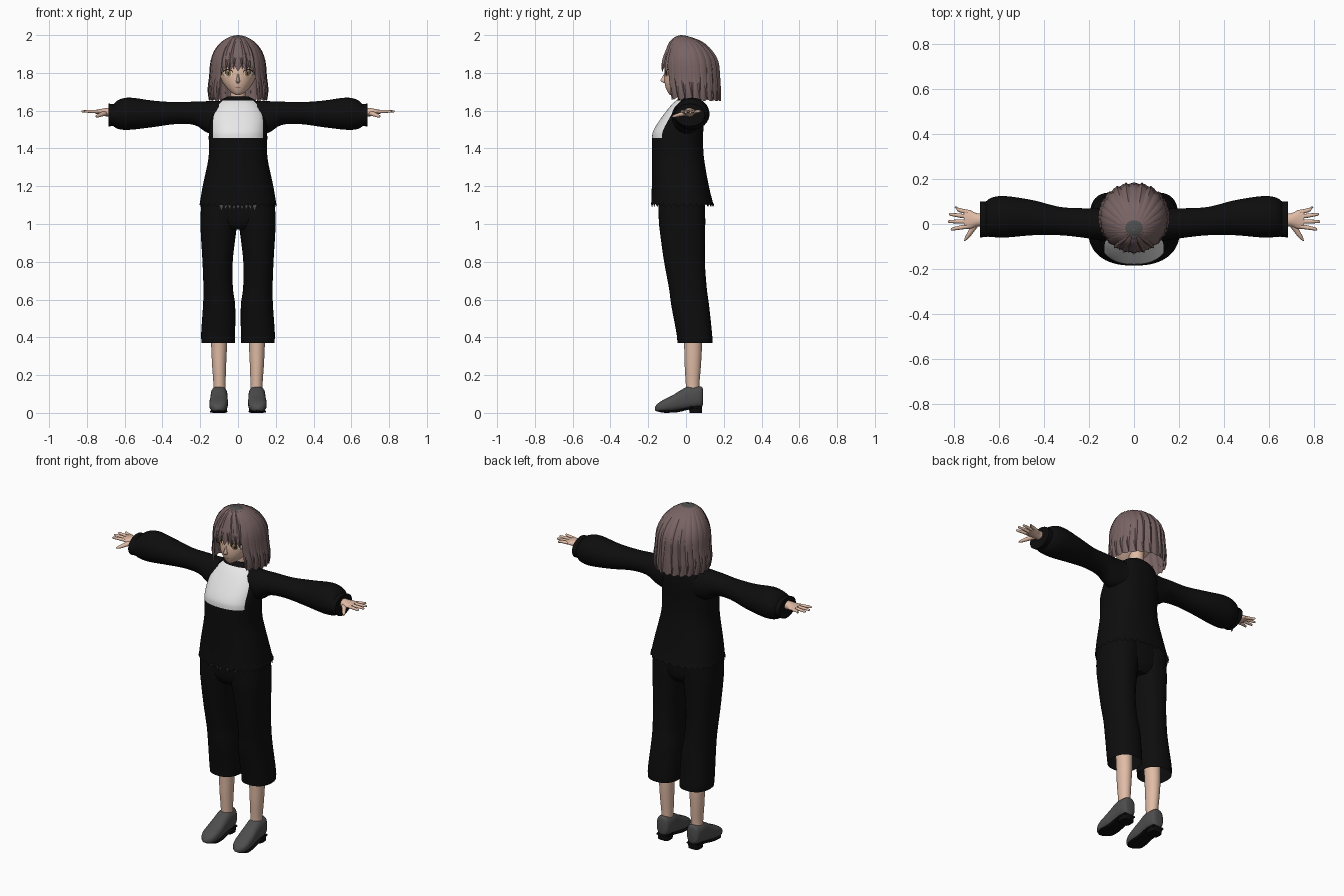
import bpy, bmesh, random
from math import sin, cos, pi, radians
from mathutils import Vector
from mathutils.bvhtree import BVHTree

random.seed(4)
cube = bpy.data.objects.get("Cube")
if cube:
    bpy.data.objects.remove(cube)


def material(name, *rgb):
    m = bpy.data.materials.new(name)
    m.use_nodes = True
    m.diffuse_color = (*rgb, 1)
    m.node_tree.nodes["Principled BSDF"].inputs["Base Color"].default_value = (*rgb, 1)
    return m


BLACK = material("black cloth", .004, .004, .004)
WHITE = material("white cloth", .8, .8, .8)
GREY = material("dark grey", .075, .075, .075)
SKIN = material("skin", .75, .5, .38)
HAIR = material("brown hair", .19, .125, .125)
CREAM = material("eye cream", .85, .75, .6)
IRIS = material("amber iris", .35, .19, .08)
LASH = material("dark lash", .03, .018, .015)
LIP = material("lip", .45, .2, .16)


def make(name, verts, faces, *mats, rule=None):
    me = bpy.data.meshes.new(name)
    me.from_pydata(verts, [], faces)
    for m in mats:
        me.materials.append(m)
    if rule:
        for p in me.polygons:
            p.material_index = rule(p)
    bm = bmesh.new()
    bm.from_mesh(me)
    bmesh.ops.recalc_face_normals(bm, faces=bm.faces)
    bm.to_mesh(me)
    bm.free()
    me.shade_smooth()
    me.set_sharp_from_angle(angle=radians(45))
    ob = bpy.data.objects.new(name, me)
    bpy.context.collection.objects.link(ob)
    return ob


def spline(rows, k=4):
    """Smooth rows through the given ones, k steps per gap."""
    out = []
    for i in range(len(rows) - 1):
        quad = rows[max(i - 1, 0)], rows[i], rows[i + 1], rows[min(i + 2, len(rows) - 1)]
        for j in range(k):
            t = j / k
            out.append([(2*b + (c - a)*t + (2*a - 5*b + 4*c - d)*t*t + (3*b - a - 3*c + d)*t**3) / 2
                        for a, b, c, d in zip(*quad)])
    return out + [list(rows[-1])]


def power(v, n):
    return (abs(v) ** (2 / n)) * (1 if v > 0 else -1)


def loft(name, rows, *mats, axis="z", side=1, seg=32, n=2, k=4, caps=True, rule=None):
    """Skin rows of (position, centre a, centre b, radius a, radius b)."""
    rows = spline(rows, k)
    verts = []
    for p, ca, cb, ra, rb in rows:
        for j in range(seg):
            t = 2 * pi * j / seg
            a, b = ca + ra * power(cos(t), n), cb + rb * power(sin(t), n)
            x, y, z = {"x": (p, a, b), "y": (a, p, b), "z": (a, b, p)}[axis]
            verts.append((x * side, y, z))
    faces = [(r*seg + j, r*seg + (j + 1) % seg, (r + 1)*seg + (j + 1) % seg, (r + 1)*seg + j)
             for r in range(len(rows) - 1) for j in range(seg)]
    if caps:
        faces += [tuple(range(seg)), tuple(range(len(verts) - seg, len(verts)))]
    return make(name, verts, faces, *mats, rule=rule)


# Jacket with a white front panel and a ragged hem
SEG = 64


def panel(p):
    column = p.index % SEG + .5
    return int(abs(column - SEG * .75) < 10 and 1.455 < p.center.z < 1.655)


jacket = loft("jacket", [(1.09, 0, -.018, .205, .167), (1.2, 0, -.03, .187, .151),
                         (1.35, 0, -.043, .156, .138), (1.455, 0, -.045, .155, .135),
                         (1.5, 0, -.039, .154, .131), (1.57, 0, -.015, .15, .11),
                         (1.63, 0, .007, .12, .085), (1.66, 0, .018, .085, .062),
                         (1.675, 0, .02, .055, .045)],
              BLACK, WHITE, seg=SEG, n=2.4, caps=False, rule=panel)
for v in list(jacket.data.vertices)[:SEG:2]:
    v.co.z += .018
# Grey lining points showing under the front hem
points = []
for i in range(-5, 6):
    x, y = i * .022, -.168 + .0012 * i * i
    points += [(x - .01, y, 1.1), (x + .01, y, 1.1), (x, y, 1.073)]
make("hem_lining", points, [(i, i + 1, i + 2) for i in range(0, len(points), 3)], GREY)

# Neck, head and nose
loft("neck", [(1.6, 0, .025, .05, .05), (1.67, 0, .02, .04, .042), (1.75, 0, .02, .04, .045)], SKIN)
head = loft("head", [(1.683, 0, -.07, .012, .015), (1.7, 0, -.053, .04, .045),
                     (1.74, 0, -.02, .075, .092), (1.79, 0, .013, .098, .128),
                     (1.86, 0, .02, .105, .128), (1.92, 0, .02, .09, .108),
                     (1.97, 0, .01, .045, .055)], SKIN, seg=48)
loft("nose", [(1.745, 0, -.105, .009, .008), (1.758, 0, -.115, .01, .02),
              (1.775, 0, -.113, .007, .014), (1.8, 0, -.108, .004, .006)], SKIN, seg=12)

# Painted face details, laid onto the head surface
tree = BVHTree.FromPolygons([v.co for v in head.data.vertices],
                            [p.vertices[:] for p in head.data.polygons])


def patch(name, x, z, w, h, mat, lift, seg=20, tilt=0):
    verts = []
    for r in (1, .5, .001):
        for j in range(seg):
            a = 2 * pi * j / seg
            px, pz = x + w * r * cos(a), z + h * r * sin(a) + tilt * w * r * cos(a)
            hit = tree.ray_cast(Vector((px, -1, pz)), Vector((0, 1, 0)))[0]
            verts.append((px, hit.y - lift, pz))
    faces = [(r*seg + j, r*seg + (j + 1) % seg, (r + 1)*seg + (j + 1) % seg, (r + 1)*seg + j)
             for r in range(2) for j in range(seg)]
    make(name, verts, faces, mat)


for s, tag in ((1, "left"), (-1, "right")):
    patch(tag + "_eyelash", s * .054, 1.8, .029, .021, LASH, .002)
    patch(tag + "_eye", s * .053, 1.797, .026, .018, CREAM, .0035)
    patch(tag + "_iris", s * .05, 1.797, .014, .017, IRIS, .005)
    patch(tag + "_pupil", s * .05, 1.797, .006, .008, LASH, .0065)
    patch(tag + "_eyebrow", s * .053, 1.836, .026, .003, HAIR, .003, tilt=-.12 * s)
patch("mouth", 0, 1.722, .016, .003, LIP, .002)

# Bobbed hair: a rippled shell with a face opening
PROFILE = spline([(2.0, -.025, .003, .003), (1.992, -.018, .04, .035), (1.965, 0, .085, .085),
                  (1.92, .015, .122, .12), (1.86, .022, .143, .147), (1.78, .026, .15, .152),
                  (1.71, .03, .158, .152), (1.65, .035, .15, .147)], 8)


def hair_point(a, u, grow=1):
    """Angle a from the front, u profile steps down from the crown."""
    i = min(int(u * 8), len(PROFILE) - 2)
    f = u * 8 - i
    z, cy, rx, ry = [p + (q - p) * f for p, q in zip(PROFILE[i], PROFILE[i + 1])]
    g = grow * (1 + .018 * cos(a * 22) * min(u, 1))
    return (rx * g * sin(a), cy - ry * g * cos(a), z)


def hair_end(a):
    jag = abs((a * 3.5) % 1 - .5) * 2
    if abs(a) < .68:
        return 4.25 + .4 * jag
    return min(7, 6.45 + .3 * min(abs(a) - .68, 1) + .3 * jag)


COLS, ROWS = 132, 28
angles = [-pi + 2 * pi * j / COLS for j in range(COLS)]
verts = [hair_point(a, hair_end(a) * r / ROWS) for r in range(ROWS + 1) for a in angles]
faces = [(r*COLS + j, r*COLS + (j + 1) % COLS, (r + 1)*COLS + (j + 1) % COLS, (r + 1)*COLS + j)
         for r in range(ROWS) for j in range(COLS)]
make("hair", verts, faces, HAIR, GREY, rule=lambda p: int(p.center.z > 1.991))


# Separate tapering locks on top of the shell
def lock(name, a, end, width, sweep):
    verts, steps = [], 14
    for i in range(steps + 1):
        t = i / steps
        w = width * (1 - t ** 3) * min(1, .3 + t * 2)
        for d, g in ((-1, 1.0), (0, 1.04), (1, 1.0)):
            verts.append(hair_point(a + sweep * t + d * w, 1.1 + (end - 1.1) * t, g))
    faces = [(3*i + c, 3*i + c + 1, 3*i + c + 4, 3*i + c + 3) for i in range(steps) for c in (0, 1)]
    make(name, verts, faces, HAIR)


for s, tag in ((1, "left"), (-1, "right")):
    for i in range(4):
        lock(f"{tag}_bang_{i + 1}", s * (.06 + .15 * i), 4.55 + .12 * i, .1, s * .1)
    for i in range(9):
        lock(f"{tag}_lock_{i + 1}", s * (.72 + .27 * i), 6.75 + random.random() * .25, .11, s * .05)

# Arms, legs and shoes, mirrored left and right
for s, tag in ((1, "left"), (-1, "right")):
    loft(tag + "_sleeve", [(.1, 0, 1.56, .078, .092), (.165, 0, 1.567, .07, .083),
                           (.23, .005, 1.586, .065, .062), (.33, .013, 1.587, .063, .058),
                           (.45, .028, 1.583, .078, .07), (.57, .032, 1.584, .092, .085),
                           (.63, .03, 1.58, .088, .078), (.66, .022, 1.576, .077, .058)],
         BLACK, axis="x", side=s)
    loft(tag + "_cuff", [(.645, .022, 1.577, .078, .058), (.685, .02, 1.577, .08, .06)],
         BLACK, axis="x", side=s, k=1)
    loft(tag + "_palm", [(.66, .018, 1.59, .028, .026), (.7, .018, 1.592, .03, .022),
                         (.73, .02, 1.593, .042, .015), (.755, .022, 1.594, .042, .01)],
         SKIN, axis="x", side=s, seg=20)
    for finger, y, spread, tip in (("index", -.011, -.012, .815), ("middle", .011, 0, .828),
                                   ("ring", .033, .01, .822), ("little", .053, .02, .797)):
        loft(f"{tag}_{finger}_finger", [(.74, y, 1.594, .01, .009),
                                        (.78, y + spread * .5, 1.596, .009, .008),
                                        (tip - .006, y + spread, 1.596, .006, .006),
                                        (tip, y + spread, 1.596, .001, .001)],
             SKIN, axis="x", side=s, seg=10)
    loft(tag + "_thumb", [(.005, .7, 1.588, .018, .015), (-.03, .722, 1.58, .014, .011),
                          (-.06, .742, 1.572, .01, .008), (-.076, .753, 1.568, .002, .002)],
         SKIN, axis="y", side=s, seg=12)
    loft(tag + "_trouser_leg", [(.37, .104, .047, .088, .093), (.42, .105, .044, .09, .094),
                                (.57, .1, .022, .085, .1), (.66, .105, .01, .078, .1),
                                (.8, .108, -.008, .08, .108), (.95, .104, -.018, .093, .119),
                                (1.02, .1, -.021, .099, .123), (1.15, .093, -.024, .1, .124)],
         BLACK, side=s, n=2.3, caps=False)
    loft(tag + "_leg", [(.08, .1, .036, .032, .035), (.15, .098, .035, .032, .036),
                        (.25, .1, .036, .037, .043), (.36, .1, .037, .042, .047),
                        (.5, .1, .03, .045, .048)], SKIN, side=s, seg=24)
    loft(tag + "_shoe", [(.09, .1, .085, .02, .04), (.082, .1, .085, .036, .054),
                         (.05, .1, .083, .044, .058), (.01, .1, .08, .045, .06),
                         (-.03, .101, .066, .046, .053), (-.07, .102, .051, .049, .043),
                         (-.12, .104, .037, .046, .032), (-.15, .104, .028, .032, .021),
                         (-.165, .104, .022, .01, .008)], GREY, axis="y", side=s, n=2.6)
    loft(tag + "_sole", [(.085, .1, .03, .036, .006), (.02, .1, .024, .042, .006),
                         (-.04, .101, .011, .043, .007), (-.08, .102, .007, .046, .006),
                         (-.12, .104, .007, .043, .006), (-.155, .104, .012, .018, .004)],
         BLACK, axis="y", side=s, n=4)
    loft(tag + "_heel", [(0, .1, .052, .035, .033), (.036, .1, .05, .038, .036)],
         BLACK, side=s, n=3.5, k=1)
loft("trouser_seat", [(.97, 0, -.02, .09, .09), (1.02, 0, -.022, .15, .118),
                      (1.15, 0, -.024, .18, .124)], BLACK, n=2.5)
